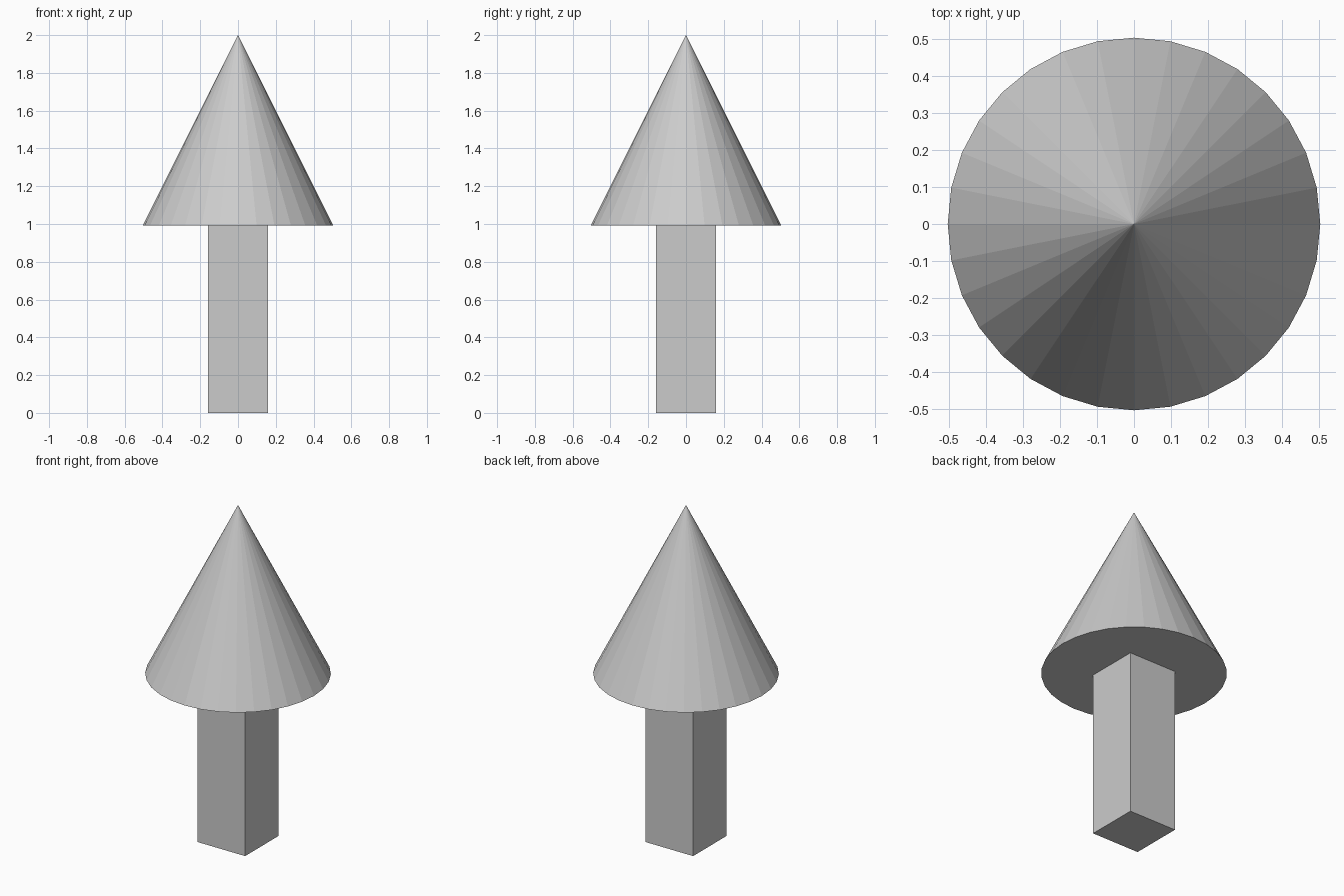
import bpy

if "Cube" in bpy.data.objects:
    bpy.data.objects.remove(bpy.data.objects["Cube"])

BASE_Z = 0.992       # height where the cone sits on the shaft
RADIUS = 0.504
SHAFT_WIDTH = 0.315

# Square shaft
bpy.ops.mesh.primitive_cube_add(size=1, location=(0, 0, BASE_Z / 2))
shaft = bpy.context.object
shaft.name = "shaft"
shaft.scale = (SHAFT_WIDTH, SHAFT_WIDTH, BASE_Z)
bpy.ops.object.transform_apply(location=False, rotation=False, scale=True)

# Flat-faced 32-sided cone top
height = 2 - BASE_Z
bpy.ops.mesh.primitive_cone_add(vertices=32, radius1=RADIUS, radius2=0,
                                depth=height, location=(0, 0, BASE_Z + height / 2))
bpy.context.object.name = "cone_top"
